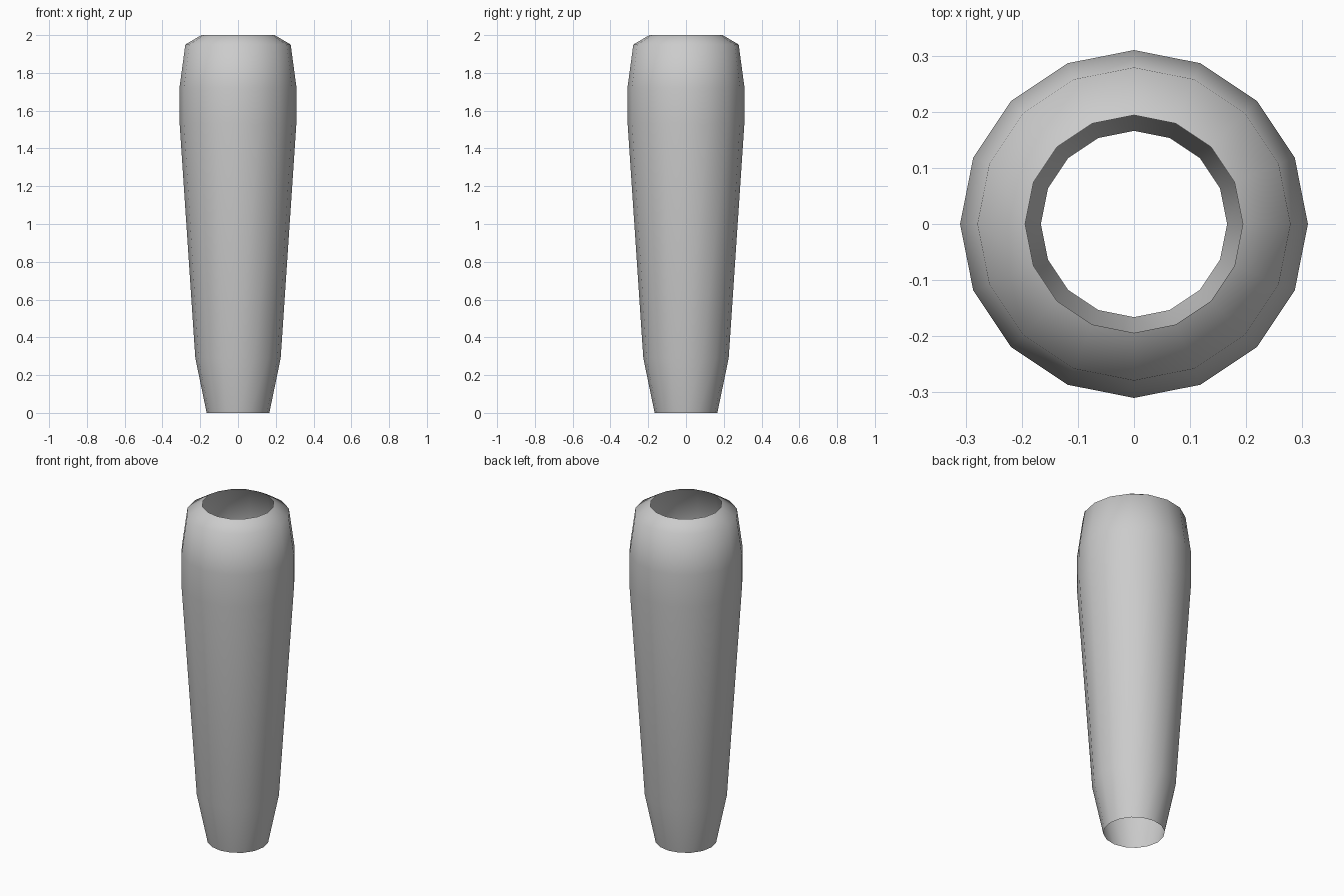
import bpy, bmesh
from math import cos, sin, pi

if "Cube" in bpy.data.objects:
    bpy.data.objects.remove(bpy.data.objects["Cube"])

SIDES = 16
# (radius, height) from the bottom opening to the top opening
PROFILE = [(0.166, 0.0), (0.226, 0.29), (0.309, 1.53),
           (0.31, 1.72), (0.279, 1.95), (0.194, 2.0)]

# Open-ended tapered sleeve, built ring by ring
bm = bmesh.new()
rings = [[bm.verts.new((r * cos(2 * pi * i / SIDES), r * sin(2 * pi * i / SIDES), z))
          for i in range(SIDES)] for r, z in PROFILE]
for low, high in zip(rings, rings[1:]):
    for i in range(SIDES):
        j = (i + 1) % SIDES
        bm.faces.new((low[i], low[j], high[j], high[i])).smooth = True

mesh = bpy.data.meshes.new("tapered_sleeve")
bm.to_mesh(mesh)
bm.free()
sleeve = bpy.data.objects.new("tapered_sleeve", mesh)
bpy.context.collection.objects.link(sleeve)
